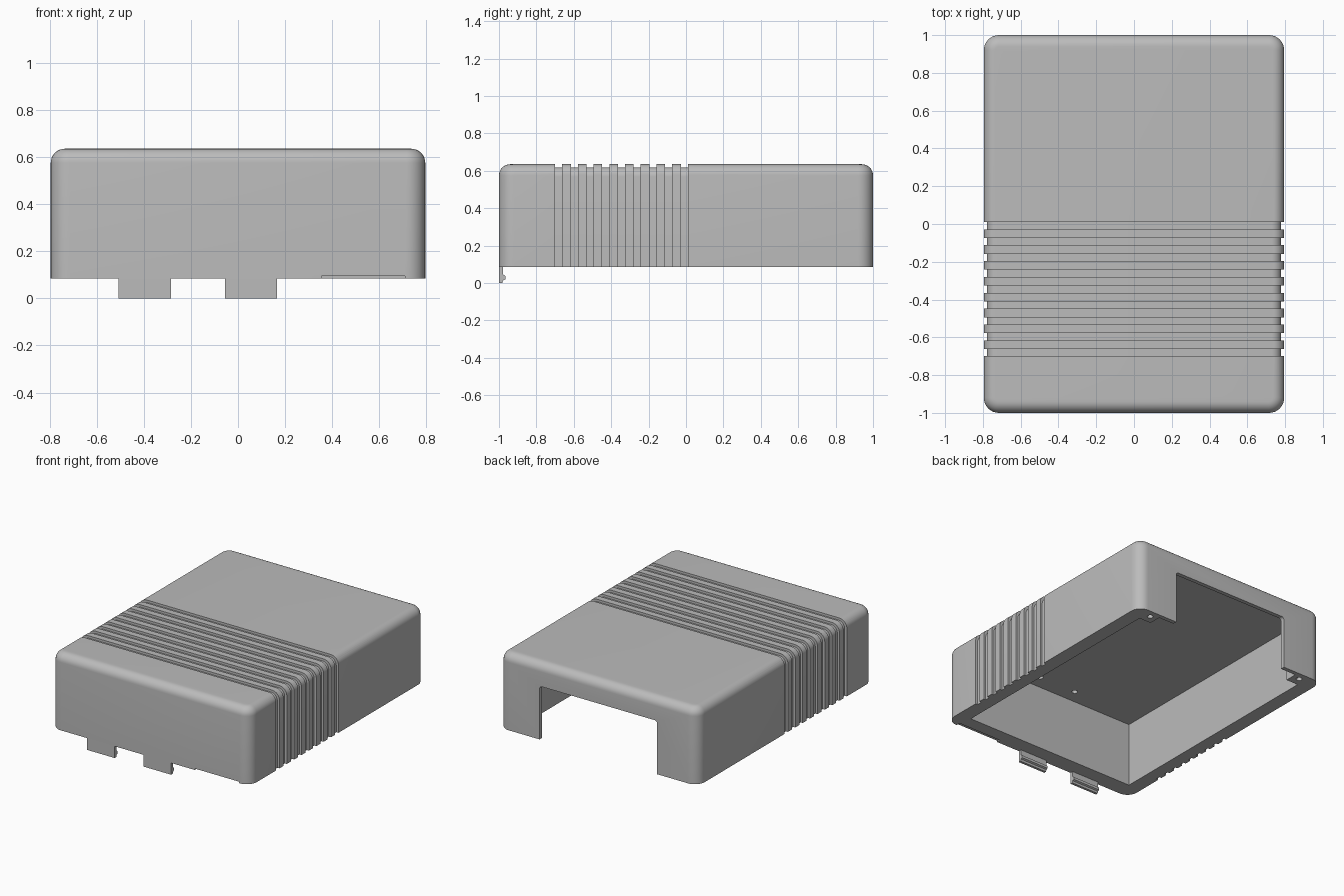
import bpy, bmesh, math
from mathutils import Vector

if "Cube" in bpy.data.objects:
    bpy.data.objects.remove(bpy.data.objects["Cube"], do_unlink=True)

HALF_X, HALF_Y, BASE, TOP = 0.795, 1.0, 0.085, 0.635
CORNER_R, TOP_R = 0.08, 0.06
GROOVE_DEPTH, GROOVE_WIDTH, GROOVE_PITCH = 0.017, 0.038, 0.084

grey = bpy.data.materials.new("light_grey_plastic")
grey.use_nodes = True
colour = (0.5, 0.5, 0.5, 1)
grey.diffuse_color = colour
grey.node_tree.nodes["Principled BSDF"].inputs["Base Color"].default_value = colour


def finish(bm, name):
    bmesh.ops.recalc_face_normals(bm, faces=bm.faces)
    mesh = bpy.data.meshes.new(name)
    bm.to_mesh(mesh)
    bm.free()
    mesh.materials.append(grey)
    obj = bpy.data.objects.new(name, mesh)
    bpy.context.collection.objects.link(obj)
    return obj


def prism(name, outline, start, offset):
    """Extrude a flat outline of 3D points; start shifts it first."""
    bm = bmesh.new()
    face = bm.faces.new([bm.verts.new(Vector(p) + Vector(start)) for p in outline])
    new = bmesh.ops.extrude_face_region(bm, geom=[face])["geom"]
    bmesh.ops.translate(bm, vec=offset, verts=[v for v in new if isinstance(v, bmesh.types.BMVert)])
    return finish(bm, name)


def box(name, x0, x1, y0, y1, z0, z1):
    return prism(name, [(x0, y0, z0), (x1, y0, z0), (x1, y1, z0), (x0, y1, z0)],
                 (0, 0, 0), (0, 0, z1 - z0))


def arch(w, h, r, bottom, steps=8):
    """Points of an upside-down U with rounded shoulders, in the xz plane."""
    right = [(w - r + r * math.cos(a), h - r + r * math.sin(a))
             for a in (math.pi / 2 * i / steps for i in range(steps + 1))]
    left = [(-x, z) for x, z in reversed(right)]
    return [(w, bottom)] + right + left + [(-w, bottom)]


def cut(target, cutter):
    mod = target.modifiers.new("cut", 'BOOLEAN')
    mod.operation, mod.solver, mod.object = 'DIFFERENCE', 'EXACT', cutter
    bpy.context.view_layer.objects.active = target
    bpy.ops.object.modifier_apply(modifier=mod.name)
    bpy.data.objects.remove(cutter, do_unlink=True)


# Housing: box with rounded upright corners and a rounded top rim
bm = bmesh.new()
bmesh.ops.create_cube(bm, size=1)
for v in bm.verts:
    v.co = (v.co.x * 2 * HALF_X, v.co.y * 2 * HALF_Y, TOP if v.co.z > 0 else BASE)
upright = [e for e in bm.edges if abs(e.verts[0].co.z - e.verts[1].co.z) > 0.1]
bmesh.ops.bevel(bm, geom=upright, offset=CORNER_R, segments=8, profile=0.5, affect='EDGES')
rim = [e for e in bm.edges if all(v.co.z > TOP - 0.001 for v in e.verts)]
bmesh.ops.bevel(bm, geom=rim, offset=TOP_R, segments=8, profile=0.5, affect='EDGES')
housing = finish(bm, "housing")

# Grip grooves wrapping over the sides and top
outer = arch(HALF_X + 0.1, TOP + 0.1, 0.05, -0.1)
inner = arch(HALF_X - GROOVE_DEPTH, TOP - GROOVE_DEPTH, TOP_R - 0.01, -0.1)
bm = bmesh.new()
for i in range(9):
    y0 = -0.7 + i * GROOVE_PITCH
    loops = [[bm.verts.new((x, y, z)) for x, z in path]
             for path, y in ((outer, y0), (inner, y0),
                             (inner, y0 + GROOVE_WIDTH), (outer, y0 + GROOVE_WIDTH))]
    for k in range(4):
        a, b = loops[k], loops[(k + 1) % 4]
        for j in range(len(a) - 1):
            bm.faces.new((a[j], a[j + 1], b[j + 1], b[j]))
    for end in (0, -1):
        bm.faces.new([loop[end] for loop in loops])
cut(housing, finish(bm, "groove_cutter"))

# Hollow inside, leaving screw pillars in the back corners
half = [(0.69, -0.875), (0.69, 0.88), (0.594, 0.88), (0.594, 0.97)]
plan = half + [(-x, y) for x, y in reversed(half)]
cut(housing, prism("cavity_cutter", [(x, y, 0) for x, y in plan], (0, 0, -0.1), (0, 0, 0.652)))

# Opening in the back wall
cut(housing, prism("opening_cutter", [(x, 0, z) for x, z in arch(0.47, 0.47, 0.02, -0.1, 4)],
                   (0, 0.92, 0), (0, 0.2, 0)))

# Shallow pry slot under the front wall
cut(housing, box("slot_cutter", 0.355, 0.71, -1.1, -0.97, 0, BASE + 0.01))

# Screw holes in the pillars and blind holes in the ceiling
for x, y, z in [(-0.65, 0.943, BASE), (0.65, 0.943, BASE), (-0.13, -0.772, 0.552), (0.17, -0.772, 0.552)]:
    ring = [(0.02 * math.cos(t), 0.02 * math.sin(t), 0) for t in (math.tau * i / 20 for i in range(20))]
    cut(housing, prism("hole_cutter", ring, (x, y, z - 0.05), (0, 0, 0.1)))

bpy.ops.object.select_all(action='DESELECT')
housing.select_set(True)
bpy.context.view_layer.objects.active = housing
bpy.ops.object.shade_smooth_by_angle(angle=math.radians(30))

# Snap clips hanging below the front wall
hook = [(-1, BASE), (-1, 0), (-0.982, 0), (-0.978, 0.014), (-0.966, 0.02),
        (-0.966, 0.038), (-0.978, 0.046), (-0.978, BASE)]
for name, x0 in (("right_clip", -0.507), ("middle_clip", -0.056)):
    prism(name, [(0, y, z) for y, z in hook], (x0, 0, 0), (0.222, 0, 0))
